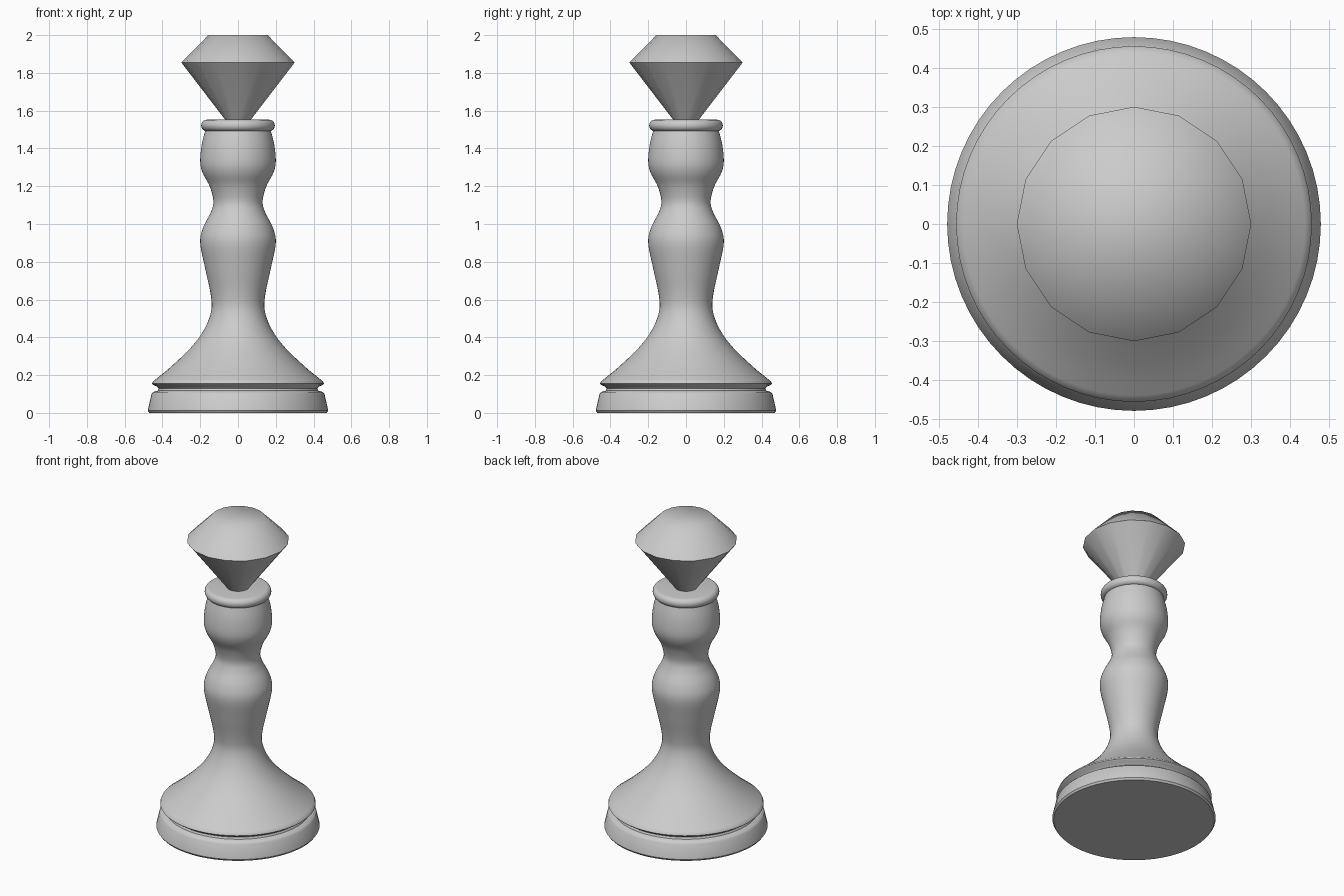
import bpy, bmesh
from math import pi, cos, sin, radians

if "Cube" in bpy.data.objects:
    bpy.data.objects.remove(bpy.data.objects["Cube"])


def lathe(name, profile, segments, angle):
    """Revolve (radius, z) points around z; radius 0 becomes a pole."""
    bm = bmesh.new()
    rings = []
    for r, z in profile:
        n = segments if r > 0 else 1
        rings.append([bm.verts.new((r * cos(2 * pi * i / segments),
                                    r * sin(2 * pi * i / segments), z)) for i in range(n)])
    for a, b in zip(rings, rings[1:]):
        for i in range(segments):
            j = (i + 1) % segments
            quad = [a[i % len(a)], a[j % len(a)], b[j % len(b)], b[i % len(b)]]
            bm.faces.new(list(dict.fromkeys(quad)))
    for ring, flip in ((rings[0], True), (rings[-1], False)):
        if len(ring) > 1:
            bm.faces.new(ring[::-1] if flip else ring)
    bmesh.ops.recalc_face_normals(bm, faces=bm.faces)
    mesh = bpy.data.meshes.new(name)
    bm.to_mesh(mesh)
    bm.free()
    obj = bpy.data.objects.new(name, mesh)
    bpy.context.collection.objects.link(obj)
    bpy.ops.object.select_all(action='DESELECT')
    obj.select_set(True)
    bpy.context.view_layer.objects.active = obj
    bpy.ops.object.shade_smooth_by_angle(angle=radians(angle))
    return obj


def smooth_profile(points, steps=5):
    """Catmull-Rom curve through the profile points."""
    p = [points[0]] + points + [points[-1]]
    out = []
    for a, b, c, d in zip(p, p[1:], p[2:], p[3:]):
        for s in range(steps):
            t = s / steps
            out.append(tuple(0.5 * (2 * b[k] + (c[k] - a[k]) * t
                       + (2 * a[k] - 5 * b[k] + 4 * c[k] - d[k]) * t ** 2
                       + (3 * b[k] - a[k] - 3 * c[k] + d[k]) * t ** 3) for k in (0, 1)))
    return out + [points[-1]]


# Grooved foot and curved stem in one turned body
foot = [(0.47, 0), (0.478, 0.012), (0.458, 0.10), (0.45, 0.11), (0.425, 0.118),
        (0.42, 0.13), (0.43, 0.14), (0.448, 0.148), (0.455, 0.155)]
stem = smooth_profile([(0.45, 0.167), (0.36, 0.24), (0.25, 0.345), (0.18, 0.44),
                       (0.142, 0.54), (0.145, 0.63), (0.175, 0.77), (0.20, 0.90),
                       (0.185, 0.98), (0.145, 1.06), (0.130, 1.12), (0.15, 1.20),
                       (0.187, 1.27), (0.20, 1.33), (0.192, 1.42), (0.172, 1.50)])
lathe("body", foot + stem, 64, 40)

# Rounded collar ring with a flat top
rim = [(0.167 + 0.028 * cos(a), 1.522 + 0.030 * sin(a))
       for a in [-pi / 2 + pi * i / 10 for i in range(11)]]
lathe("collar", rim, 64, 40)

# Faceted sixteen-sided gem finial
lathe("gem_finial", [(0.045, 1.515), (0.07, 1.555), (0.30, 1.855), (0.157, 2.0)], 16, 60)
